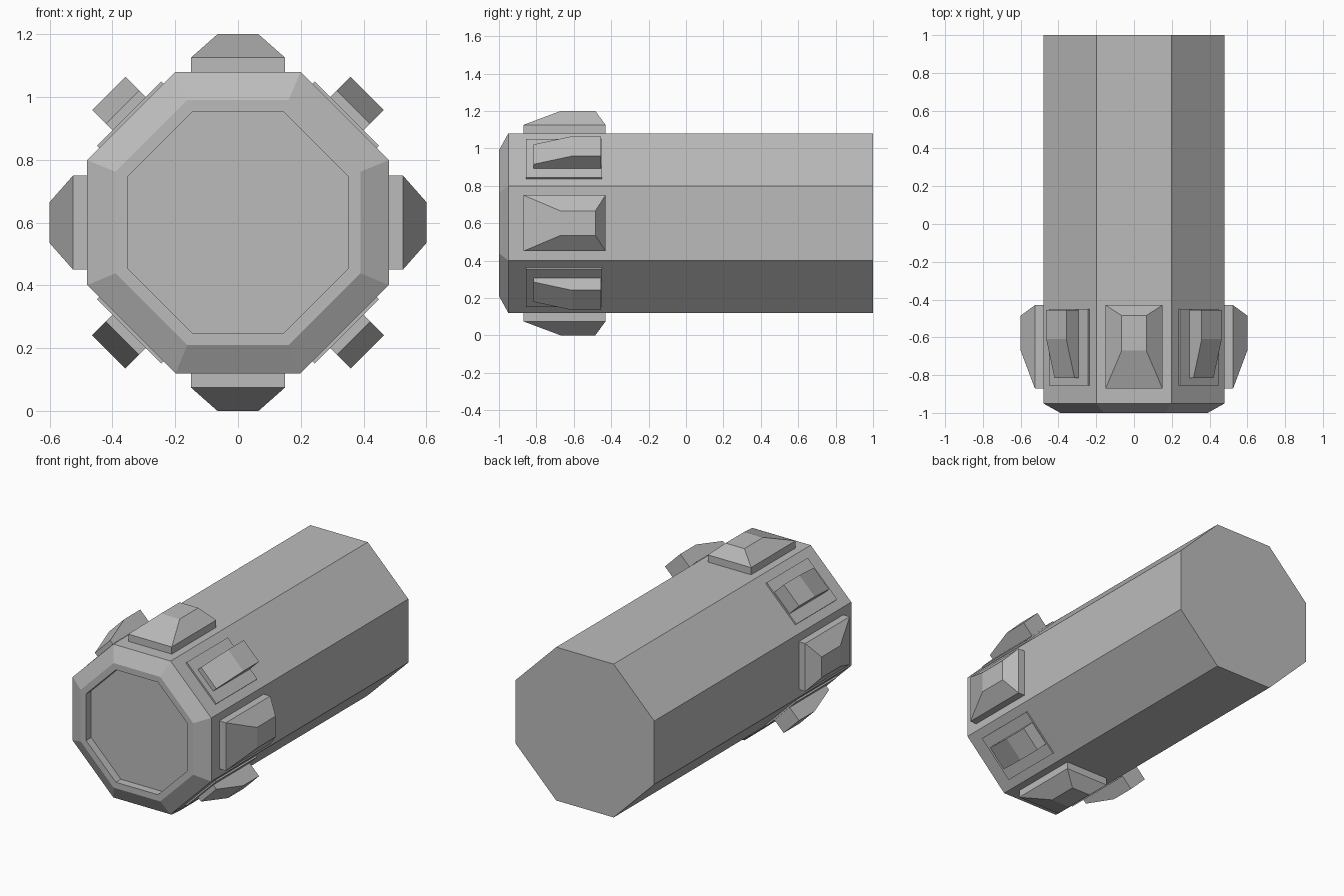
import bpy
import bmesh
import math
from mathutils import Matrix, Vector

cube = bpy.data.objects.get("Cube")
if cube:
    bpy.data.objects.remove(cube, do_unlink=True)

grey = bpy.data.materials.new("hull grey")
grey.use_nodes = True
color = (0.5, 0.5, 0.5, 1)
grey.diffuse_color = color
grey.node_tree.nodes["Principled BSDF"].inputs["Base Color"].default_value = color

AXIS_Z = 0.6
APOTHEM = 0.48


def loft(name, rings, transform=Matrix()):
    """Skin a stack of equal-sized rings and cap both ends."""
    bm = bmesh.new()
    loops = [[bm.verts.new(transform @ Vector(p)) for p in ring] for ring in rings]
    n = len(loops[0])
    for a, b in zip(loops, loops[1:]):
        for i in range(n):
            j = (i + 1) % n
            bm.faces.new((a[i], a[j], b[j], b[i]))
    bm.faces.new(loops[0])
    bm.faces.new(loops[-1])
    bmesh.ops.recalc_face_normals(bm, faces=bm.faces)
    mesh = bpy.data.meshes.new(name)
    bm.to_mesh(mesh)
    bm.free()
    mesh.materials.append(grey)
    obj = bpy.data.objects.new(name, mesh)
    bpy.context.collection.objects.link(obj)
    return obj


def octagon(apothem, y):
    r = apothem / math.cos(math.pi / 8)
    angles = [(i + 0.5) * math.pi / 4 for i in range(8)]
    return [(r * math.cos(a), y, AXIS_Z + r * math.sin(a)) for a in angles]


def rect(half_width, y0, y1, z_front, z_back):
    return [(-half_width, y0, z_front), (half_width, y0, z_front),
            (half_width, y1, z_back), (-half_width, y1, z_back)]


# Octagonal hull with a chamfered nose and a recessed front panel
loft("hull", [octagon(APOTHEM, 1), octagon(APOTHEM, -0.95), octagon(0.39, -1),
              octagon(0.352, -1), octagon(0.352, -0.95)])

# Pods around the nose, built on top and turned about the hull axis
names = ["top", "upper_left", "left", "lower_left",
         "bottom", "lower_right", "right", "upper_right"]
for i, side in enumerate(names):
    turn = Matrix.Translation((0, 0, AXIS_Z)) @ Matrix.Rotation(i * math.pi / 4, 4, "Y")
    if i % 2 == 0:
        # Large pod: straight base with a tapered cap
        loft(side + "_pod", [rect(0.15, -0.87, -0.43, 0.47, 0.47),
                             rect(0.15, -0.87, -0.43, 0.525, 0.525),
                             rect(0.065, -0.67, -0.485, 0.6, 0.6)], turn)
    else:
        # Thin mounting plate carrying a wedge-nosed block
        loft(side + "_plate", [rect(0.145, -0.855, -0.45, 0.47, 0.47),
                               rect(0.145, -0.855, -0.45, 0.49, 0.49)], turn)
        profile = [(-0.815, 0.48), (-0.815, 0.52), (-0.61, 0.582),
                   (-0.455, 0.582), (-0.455, 0.48)]
        loft(side + "_block", [[(x, y, z) for y, z in profile]
                               for x in (-0.075, 0.075)], turn)
